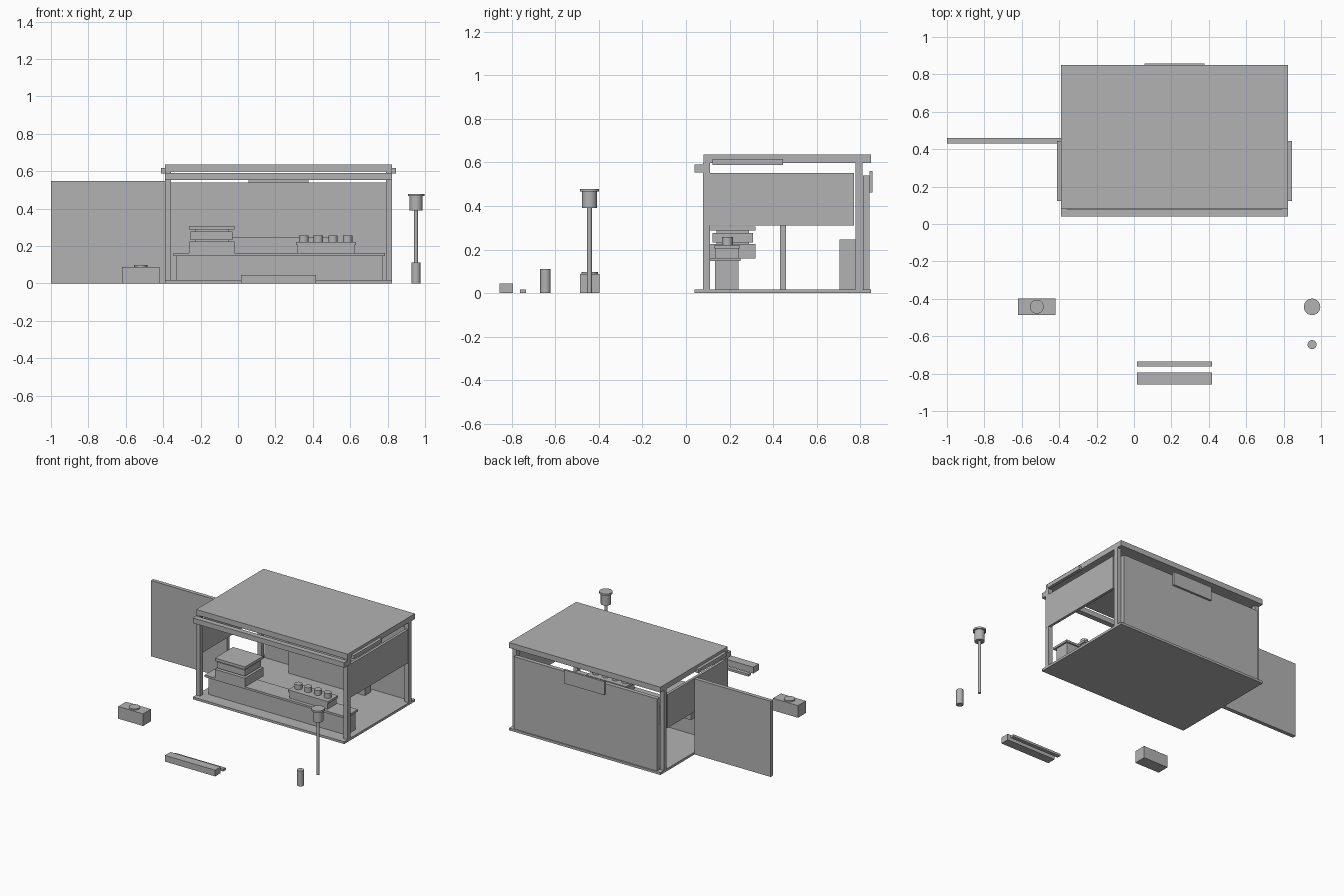
import bpy

old = bpy.data.objects.get("Cube")
if old:
    bpy.data.objects.remove(old, do_unlink=True)

grey = bpy.data.materials.new("plain_grey")
grey.use_nodes = True
GREY = (0.45, 0.45, 0.45, 1)
grey.diffuse_color = GREY
grey.node_tree.nodes["Principled BSDF"].inputs["Base Color"].default_value = GREY


def finish(name):
    ob = bpy.context.object
    ob.name = name
    ob.data.materials.append(grey)
    return ob


def box(name, x, y, z):
    """Box from its (min, max) range on each axis."""
    ranges = (x, y, z)
    bpy.ops.mesh.primitive_cube_add(size=1, location=[(a + b) / 2 for a, b in ranges])
    ob = finish(name)
    ob.scale = [b - a for a, b in ranges]
    bpy.ops.object.transform_apply(location=False, rotation=False, scale=True)
    return ob


def cylinder(name, x, y, r, z, sides=32):
    bpy.ops.mesh.primitive_cylinder_add(vertices=sides, radius=r, depth=z[1] - z[0],
                                        location=(x, y, (z[0] + z[1]) / 2))
    ob = finish(name)
    bpy.ops.object.shade_smooth_by_angle()
    return ob


# Stall shell
LEFT, RIGHT, FRONT, BACK = -0.39, 0.823, 0.04, 0.85
POST, FLOOR, CEILING = 0.032, 0.017, 0.597
box("floor", (LEFT, RIGHT), (FRONT, BACK), (0, FLOOR))
box("roof", (LEFT, RIGHT), (0.08, BACK), (CEILING, 0.636))
box("front_fascia", (LEFT, RIGHT), (FRONT, 0.078), (0.553, 0.59))
box("back_wall", (LEFT + POST, RIGHT - POST), (0.812, 0.842), (FLOOR, 0.54))
box("back_sign", (0.055, 0.376), (0.842, 0.857), (0.462, 0.56))

# Posts, upper side panels and side rails, one set for each end
for side, outer, inward in (("right", LEFT, 1), ("left", RIGHT, -1)):
    def span(a, b):
        return sorted((outer + inward * a, outer + inward * b))
    for end, y in (("front", 0.078), ("back", 0.779)):
        box(f"{end}_{side}_post", span(0, POST), (y, y + POST), (FLOOR, CEILING))
    box(f"{side}_side_panel", span(-0.001, 0.018), (0.077, 0.77), (0.31, 0.552))
    box(f"{side}_side_rail", span(-0.021, 0.002), (0.122, 0.445), (0.588, 0.616))

# Open door
box("door", (-1, LEFT), (0.431, 0.459), (0, 0.548))

# Counter and back cabinet
box("counter_body", (-0.33, 0.775), (0.133, 0.24), (FLOOR, 0.147))
box("counter_top", (-0.345, 0.787), (0.11, 0.25), (0.147, 0.162))
box("back_cabinet", (-0.09, 0.523), (0.704, 0.778), (FLOOR, 0.246))

# Stacked cooker on the counter
box("cooker_base", (-0.262, -0.02), (0.109, 0.318), (0.16, 0.225))
box("cooker_middle", (-0.254, -0.03), (0.122, 0.308), (0.232, 0.277))
box("cooker_lid", (-0.262, -0.02), (0.109, 0.318), (0.287, 0.307))
box("cooker_core", (-0.23, -0.05), (0.14, 0.29), (0.22, 0.29))

# Condiment tray with pots
box("tray_base", (0.318, 0.622), (0.135, 0.24), (0.162, 0.205))
box("tray_rim", (0.31, 0.63), (0.13, 0.245), (0.205, 0.222))
for i in range(4):
    cylinder(f"pot_{i + 1}", 0.352 + i * 0.078, 0.19, 0.025, (0.222, 0.257), 24)

# Street lamp and bollard
cylinder("lamp_pole", 0.952, -0.443, 0.011, (0, 0.39), 16)
cylinder("lamp_head", 0.952, -0.443, 0.034, (0.39, 0.466))
cylinder("lamp_cap", 0.952, -0.443, 0.044, (0.466, 0.479))
cylinder("bollard", 0.952, -0.645, 0.024, (0, 0.111))

# Crate with a round lid
box("crate", (-0.62, -0.42), (-0.487, -0.397), (0, 0.088))
cylinder("crate_lid", -0.52, -0.442, 0.037, (0.088, 0.097))

# Bench and kerb strip
box("bench", (0.015, 0.417), (-0.857, -0.793), (0, 0.045))
box("kerb_strip", (0.015, 0.417), (-0.763, -0.735), (0, 0.016))
